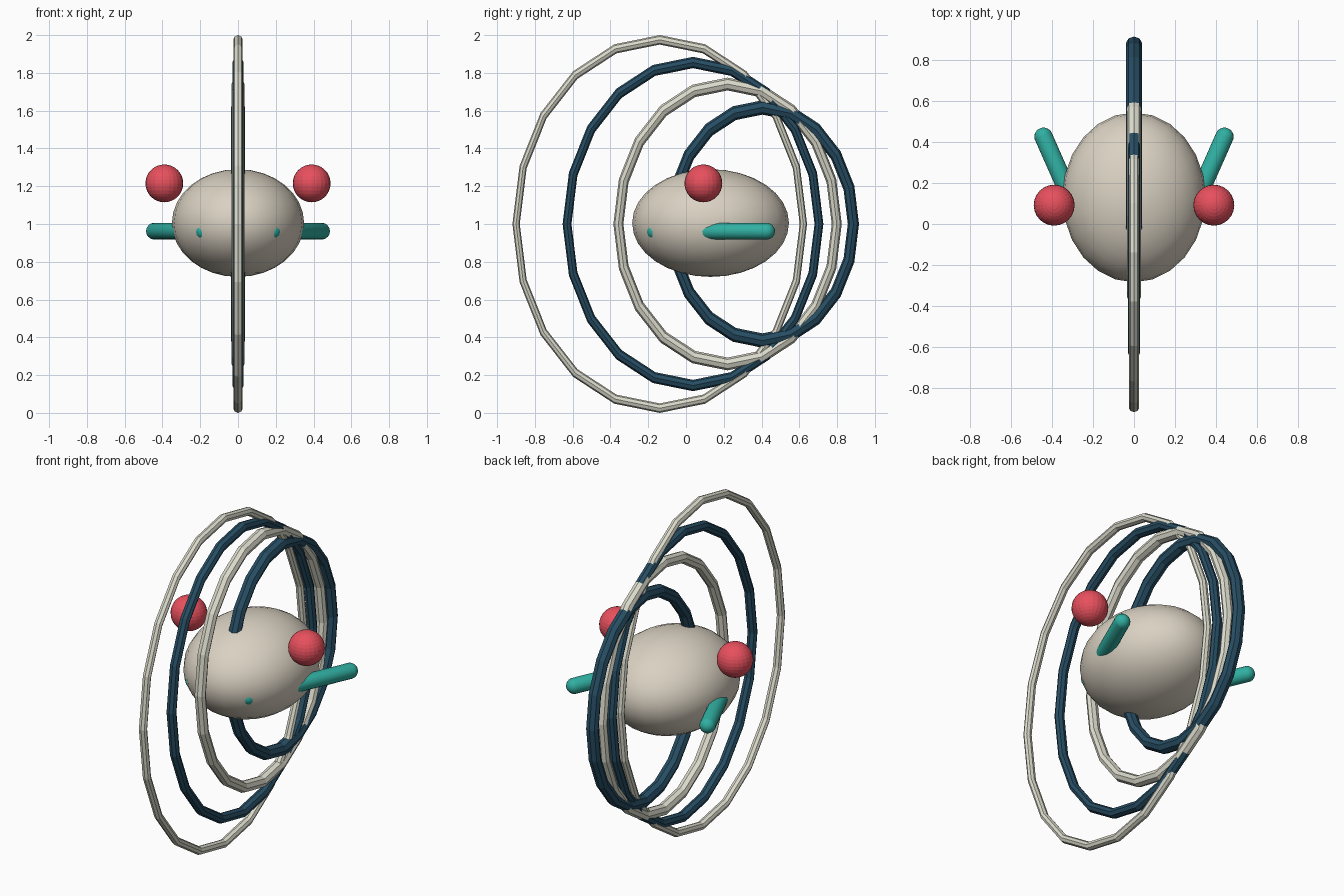
import bpy, bmesh, math
from mathutils import Vector, Matrix

if "Cube" in bpy.data.objects:
    bpy.data.objects.remove(bpy.data.objects["Cube"])


def material(name, rgb):
    m = bpy.data.materials.new(name)
    m.diffuse_color = (*rgb, 1)
    m.use_nodes = True
    m.node_tree.nodes["Principled BSDF"].inputs["Base Color"].default_value = m.diffuse_color
    return m


CREAM = material("cream", (0.70, 0.64, 0.54))
NAVY = material("navy", (0.02, 0.075, 0.125))
IVORY = material("ivory", (0.70, 0.70, 0.60))
RED = material("red", (0.80, 0.08, 0.11))
TEAL = material("teal", (0.03, 0.43, 0.36))


def add_object(name, bm, mat, smooth=True, mirror=False):
    mesh = bpy.data.meshes.new(name)
    bm.to_mesh(mesh)
    bm.free()
    for p in mesh.polygons:
        p.use_smooth = smooth
    mesh.materials.append(mat)
    ob = bpy.data.objects.new(name, mesh)
    bpy.context.collection.objects.link(ob)
    if mirror:
        ob.modifiers.new("mirror", 'MIRROR')
    return ob


def ball(name, centre, radii, mat, smooth=True, mirror=False):
    bm = bmesh.new()
    bmesh.ops.create_uvsphere(bm, u_segments=24, v_segments=16, radius=1)
    bmesh.ops.transform(bm, verts=bm.verts,
                        matrix=Matrix.Translation(centre) @ Matrix.Diagonal((*radii, 1)))
    return add_object(name, bm, mat, smooth, mirror)


def capsule(name, a, b, r, mat):
    a, b = Vector(a), Vector(b)
    half = (b - a).length / 2
    bm = bmesh.new()
    bmesh.ops.create_uvsphere(bm, u_segments=16, v_segments=11, radius=r)
    for v in bm.verts:
        v.co.z += math.copysign(half, v.co.z)
    turn = (b - a).to_track_quat('Z', 'Y').to_matrix().to_4x4()
    bmesh.ops.transform(bm, verts=bm.verts, matrix=Matrix.Translation((a + b) / 2) @ turn)
    return add_object(name, bm, mat, True, True)


def hoop(name, y, outer, tube, mat):
    bpy.ops.mesh.primitive_torus_add(
        major_segments=20, minor_segments=8, major_radius=outer - tube,
        minor_radius=tube, location=(0, y, 1), rotation=(0, math.pi / 2, 0))
    ob = bpy.context.object
    ob.name = name
    ob.scale = (1, 0.78, 1)
    ob.data.materials.append(mat)


# Egg-shaped body
ball("body", (0, 0.13, 1.005), (0.35, 0.415, 0.285), CREAM)

# Floating balls on both sides
ball("side_balls", (0.39, 0.092, 1.215), (0.1, 0.1, 0.1), RED, smooth=False, mirror=True)

# Rods that run through the body and splay out to the back
capsule("side_rods", (0.181, -0.163, 0.962), (0.442, 0.426, 0.962), 0.045, TEAL)

# Nested upright hoops, shrinking and thickening towards the back
for i, (y, outer, tube) in enumerate([(-0.139, 1.0, 0.025), (0.037, 0.885, 0.030),
                                      (0.22, 0.775, 0.034), (0.405, 0.655, 0.038)]):
    hoop(f"hoop_{i + 1}", y, outer, tube, NAVY if i % 2 else IVORY)
